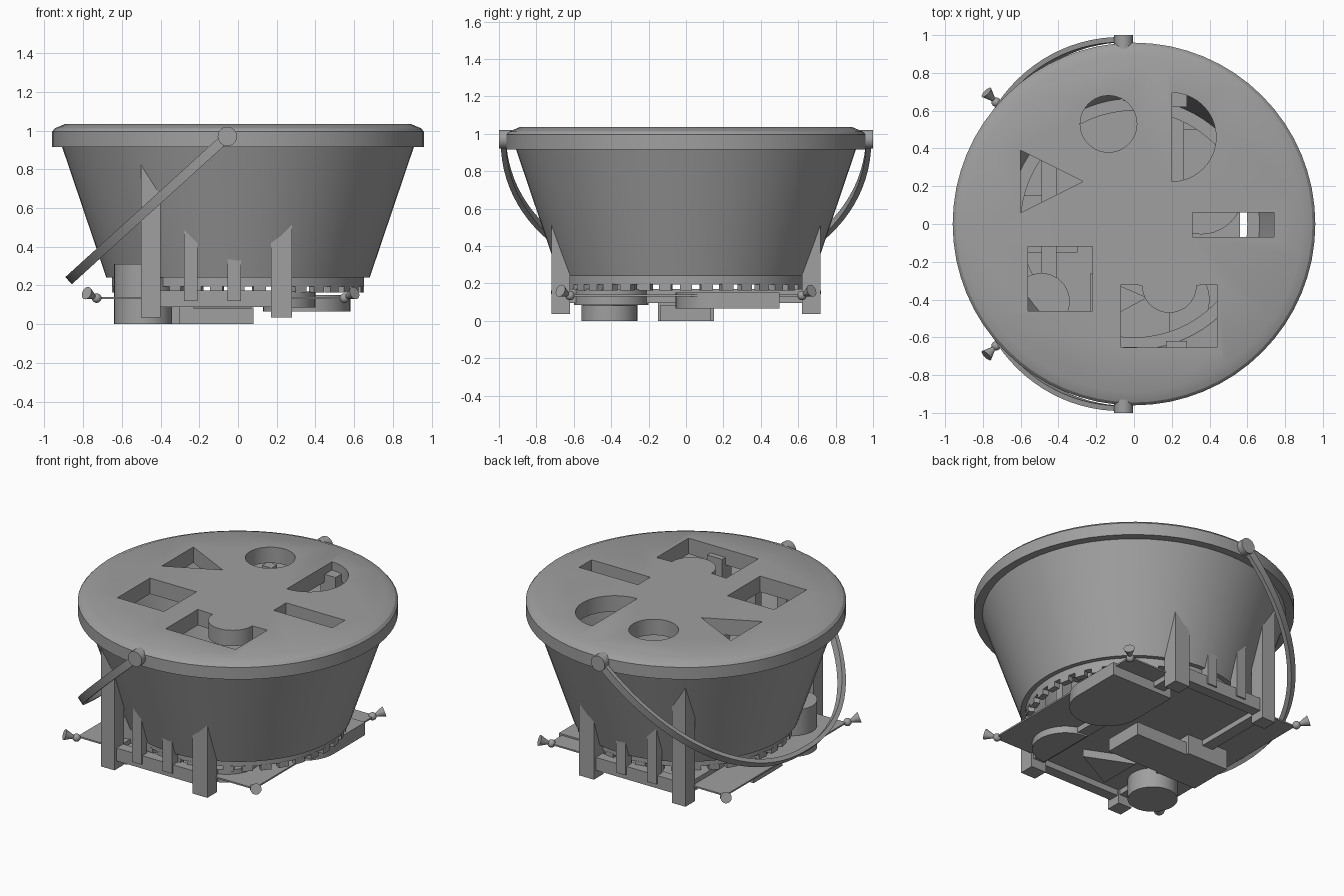
import bpy, bmesh, math
from mathutils import Vector, Matrix

cube = bpy.data.objects.get("Cube")
if cube:
    bpy.data.objects.remove(cube, do_unlink=True)

grey = bpy.data.materials.new("plain_grey")
grey.use_nodes = True
COLOUR = (0.35, 0.35, 0.35, 1)
grey.diffuse_color = COLOUR
grey.node_tree.nodes["Principled BSDF"].inputs["Base Color"].default_value = COLOUR


def finish(name, bm, smooth=False):
    bmesh.ops.recalc_face_normals(bm, faces=bm.faces)
    mesh = bpy.data.meshes.new(name)
    bm.to_mesh(mesh)
    bm.free()
    ob = bpy.data.objects.new(name, mesh)
    bpy.context.collection.objects.link(ob)
    mesh.materials.append(grey)
    if smooth:
        smooth_object(ob)
    return ob


def smooth_object(ob):
    bpy.ops.object.select_all(action='DESELECT')
    ob.select_set(True)
    bpy.context.view_layer.objects.active = ob
    bpy.ops.object.shade_smooth_by_angle(angle=math.radians(25))


def add_box(bm, x0, x1, y0, y1, z0, z1):
    size = Matrix.Diagonal((x1 - x0, y1 - y0, z1 - z0, 1))
    mid = Matrix.Translation(((x0 + x1) / 2, (y0 + y1) / 2, (z0 + z1) / 2))
    bmesh.ops.create_cube(bm, size=1, matrix=mid @ size)


def box(name, *bounds):
    bm = bmesh.new()
    add_box(bm, *bounds)
    return finish(name, bm)


def prism(name, points, z0, z1, smooth=True):
    bm = bmesh.new()
    face = bm.faces.new([bm.verts.new((x, y, z0)) for x, y in points])
    out = bmesh.ops.extrude_face_region(bm, geom=[face])
    for v in out["geom"]:
        if isinstance(v, bmesh.types.BMVert):
            v.co.z = z1
    return finish(name, bm, smooth)


def lathe(name, profile, steps=64):
    # closed profile of (radius, height) swept around z
    bm = bmesh.new()
    verts = [bm.verts.new((r, 0, z)) for r, z in profile]
    edges = [bm.edges.new((verts[i], verts[i - 1])) for i in range(len(verts))]
    bmesh.ops.spin(bm, geom=verts + edges, cent=(0, 0, 0), axis=(0, 0, 1),
                   angle=math.tau, steps=steps, use_duplicate=False)
    bmesh.ops.remove_doubles(bm, verts=bm.verts, dist=0.0005)
    return finish(name, bm, True)


def arc(cx, cy, r, a0, a1, n=20):
    angles = [math.radians(a0 + (a1 - a0) * i / n) for i in range(n + 1)]
    return [(cx + r * math.cos(a), cy + r * math.sin(a)) for a in angles]


def rect(x0, x1, y0, y1):
    return [(x0, y0), (x1, y0), (x1, y1), (x0, y1)]


# Tapered bucket wall with a narrow inner ledge at the bottom
lathe("bucket_wall", [(0.6, 0.24), (0.68, 0.24), (0.91, 0.92), (0.885, 0.92),
                      (0.665, 0.26), (0.6, 0.26)])

# Toothed ring under the bucket
lathe("base_ring", [(0.61, 0.195), (0.65, 0.195), (0.65, 0.24), (0.61, 0.24)])
bm = bmesh.new()
TEETH = 36
for i in range(TEETH):
    first = len(bm.verts)
    add_box(bm, 0.61, 0.65, -0.033, 0.033, 0.163, 0.2)
    bm.verts.ensure_lookup_table()
    bmesh.ops.rotate(bm, verts=bm.verts[first:], cent=(0, 0, 0),
                     matrix=Matrix.Rotation(math.tau * i / TEETH, 3, 'Z'))
finish("ring_teeth", bm)

# Lid: a bevelled disc
bm = bmesh.new()
rows = []
for r, z in [(0.9, 0.93), (0.9, 0.915), (0.96, 0.915), (0.96, 0.995),
             (0.945, 1.012), (0.89, 1.035)]:
    rows.append([bm.verts.new((x, y, z)) for x, y in arc(0, 0, r, 0, 360, 64)[:-1]])
for low, high in zip(rows, rows[1:]):
    for i in range(64):
        bm.faces.new((low[i - 1], low[i], high[i], high[i - 1]))
bm.faces.new(rows[0])
bm.faces.new(rows[-1])
lid = finish("lid", bm)

# Shaped openings cut through the lid
holes = {
    "round": arc(-0.135, 0.53, 0.15, 0, 360, 40)[:-1],
    "half_round": arc(0.2, 0.46, 0.235, -90, 90),
    "triangle": [(-0.6, 0.06), (-0.27, 0.225), (-0.6, 0.39)],
    "slot": rect(0.31, 0.74, -0.07, 0.06),
    "square": rect(-0.56, -0.22, -0.46, -0.12),
    "notched": [(-0.07, -0.32), (-0.07, -0.655), (0.44, -0.655), (0.44, -0.32)]
               + arc(0.187, -0.325, 0.145, 0, -180),
}
for name, outline in holes.items():
    cutter = prism(name + "_cutter", outline, 0.8, 1.2, False)
    cutter.hide_render = True
    mod = lid.modifiers.new(name, 'BOOLEAN')
    mod.operation = 'DIFFERENCE'
    mod.solver = 'EXACT'
    mod.object = cutter
    bpy.context.view_layer.objects.active = lid
    bpy.ops.object.modifier_apply(modifier=mod.name)
    bpy.data.objects.remove(cutter, do_unlink=True)
smooth_object(lid)

# Thin floor plate
box("floor_plate", -0.73, 0.56, -0.63, 0.63, 0.13, 0.14)

# Support frame: posts, slats and cross bars, the same at front and back
for side, label in ((-1, "front"), (1, "back")):
    def framed(name, x0, x1, near, far, z0, z1):
        y0, y1 = sorted((side * near, side * far))
        box(label + "_" + name, x0, x1, y0, y1, z0, z1)
    framed("tall_post", -0.5, -0.4, 0.62, 0.72, 0.035, 0.98)
    framed("short_post", 0.17, 0.28, 0.62, 0.72, 0.035, 0.98)
    framed("cross_bar", -0.42, 0.18, 0.63, 0.7, 0.09, 0.175)
    for i in range(3):
        x = -0.28 + 0.225 * i
        framed("slat_%d" % (i + 1), x, x + 0.07, 0.65, 0.71, 0.12, 0.9)

# Rails joining front and back
for name, x in (("right_rail", -0.45), ("left_rail", 0.225)):
    box(name, x - 0.04, x + 0.04, -0.63, 0.63, 0.095, 0.17)

# Loose shaped blocks around the plate
prism("round_block", arc(-0.49, -0.41, 0.15, 0, 360, 40)[:-1], 0, 0.31)
box("wide_block", -0.6, -0.3, -0.15, 0.15, 0, 0.16)
box("long_block", -0.3, 0.08, -0.14, 0.13, 0, 0.085)
prism("triangle_block", [(0.07, -0.39), (-0.23, -0.26), (-0.23, -0.55)], 0.08, 0.16)
prism("half_round_block", arc(0.2, -0.4, 0.2, -90, 90), 0.085, 0.17)
prism("arched_block", [(0.58, 0.5), (0.13, 0.5)] + arc(0.355, 0.17, 0.225, 180, 360),
      0.065, 0.15)

# Corner feet: a ball with a flared cone pointing outward
for x, y in ((-0.73, 0.645), (-0.73, -0.645), (0.55, 0.62), (0.55, -0.62)):
    bm = bmesh.new()
    out = Vector((math.copysign(1, x), math.copysign(1, y), 0.5)).normalized()
    ball = Vector((x, y, 0.135))
    bmesh.ops.create_uvsphere(bm, u_segments=16, v_segments=10, radius=0.025,
                              matrix=Matrix.Translation(ball))
    turn = out.to_track_quat('Z', 'Y').to_matrix().to_4x4()
    bmesh.ops.create_cone(bm, cap_ends=True, segments=16, radius1=0.008, radius2=0.034,
                          depth=0.065, matrix=Matrix.Translation(ball + out * 0.045) @ turn)
    finish("corner_foot", bm, True)

# Handle pivots
PIVOT = Vector((-0.055, 0, 0.97))
for side in (-1, 1):
    bm = bmesh.new()
    for r, y, depth in ((0.05, 0.965, 0.07), (0.035, 0.94, 0.11)):
        place = Matrix.Translation((PIVOT.x, side * y, PIVOT.z))
        bmesh.ops.create_cone(bm, cap_ends=True, segments=24, radius1=r, radius2=r,
                              depth=depth, matrix=place @ Matrix.Rotation(math.pi / 2, 4, 'X'))
    finish("handle_pivot", bm, True)

# Flat curved handle hanging to one side
bm = bmesh.new()
drop = Vector((-0.82, 0, -0.745))
across = drop.cross(Vector((0, 1, 0))).normalized() * 0.025
loops = []
STEPS = 48
for i in range(STEPS + 1):
    t = math.pi * i / STEPS
    c = math.cos(t)
    flat = math.copysign(abs(c) ** 0.88, c)
    outer = PIVOT + drop * math.sin(t) + Vector((0, 0.99 * flat, 0))
    inner = PIVOT + drop * (math.sin(t) * 0.975) + Vector((0, 0.962 * flat, 0))
    loops.append([bm.verts.new(p) for p in (outer + across, outer - across,
                                            inner - across, inner + across)])
for a, b in zip(loops, loops[1:]):
    for k in range(4):
        bm.faces.new((a[k - 1], a[k], b[k], b[k - 1]))
bm.faces.new(loops[0])
bm.faces.new(loops[-1])
finish("handle", bm, True)
